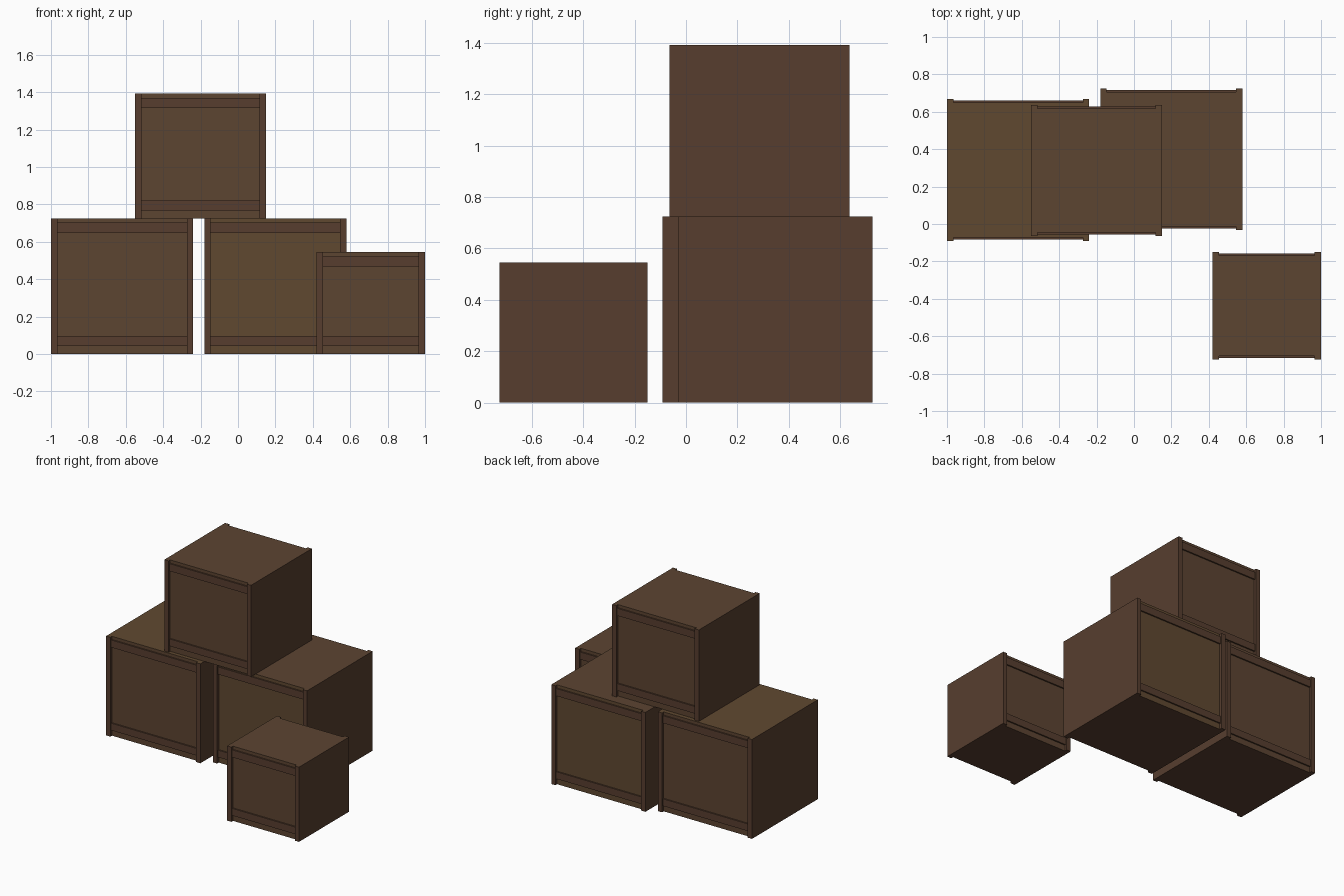
import bpy
import bmesh
from mathutils import Vector

if "Cube" in bpy.data.objects:
    bpy.data.objects.remove(bpy.data.objects["Cube"])


def material(name, rgb):
    m = bpy.data.materials.new(name)
    m.diffuse_color = (*rgb, 1)
    m.use_nodes = True
    m.node_tree.nodes["Principled BSDF"].inputs["Base Color"].default_value = m.diffuse_color
    return m


FRAME = material("frame_wood", (0.096, 0.048, 0.028))
BROWN = material("brown_panel", (0.107, 0.058, 0.031))
GOLDEN = material("golden_panel", (0.117, 0.066, 0.030))

POST = 0.034      # width of the corner posts
RECESS = 0.019    # depth of the end panels behind the posts
RAIL_BACK = 0.009  # rails sit slightly behind the posts


def finish(name, bm, mats):
    bmesh.ops.recalc_face_normals(bm, faces=bm.faces)
    me = bpy.data.meshes.new(name)
    bm.to_mesh(me)
    bm.free()
    for m in mats:
        me.materials.append(m)
    ob = bpy.data.objects.new(name, me)
    bpy.context.collection.objects.link(ob)
    return ob


def crate(name, x, y, z, front_mat, top_mat):
    (x0, x1), (y0, y1), (z0, z1) = x, y, z
    a, b = x0 + POST, x1 - POST
    c, d = y0 + RECESS, y1 - RECESS

    # body with four corner posts: notched plan extruded upward
    plan = [(x0, y0), (a, y0), (a, c), (b, c), (b, y0), (x1, y0),
            (x1, y1), (b, y1), (b, d), (a, d), (a, y1), (x0, y1)]
    bm = bmesh.new()
    base = bm.faces.new([bm.verts.new((px, py, z0)) for px, py in plan])
    ext = bmesh.ops.extrude_face_region(bm, geom=[base])
    top_verts = [v for v in ext["geom"] if isinstance(v, bmesh.types.BMVert)]
    bmesh.ops.translate(bm, verts=top_verts, vec=(0, 0, z1 - z0))
    bmesh.ops.recalc_face_normals(bm, faces=bm.faces)
    for f in bm.faces:
        mid_y = f.calc_center_median().y
        if f.normal.z > 0.9:
            f.material_index = 2
        elif abs(f.normal.y) > 0.9 and y0 + 0.005 < mid_y < y1 - 0.005:
            f.material_index = 1
    finish(name + "_body", bm, [FRAME, front_mat, top_mat])

    # horizontal rails on the front and back panels
    bm = bmesh.new()
    for ya, yb in ((y0 + RAIL_BACK, c), (d, y1 - RAIL_BACK)):
        for za, zb in ((z0 + 0.043, z0 + 0.095), (z1 - 0.077, z1 - 0.023)):
            verts = bmesh.ops.create_cube(bm, size=1)["verts"]
            size = Vector((b - a, yb - ya, zb - za))
            mid = Vector((a + b, ya + yb, za + zb)) / 2
            for v in verts:
                v.co = Vector(p * q for p, q in zip(v.co, size)) + mid
    finish(name + "_rails", bm, [FRAME])


# two large crates, one stacked on top, one small crate in front
crate("left_crate", (-1.0, -0.24), (-0.092, 0.668), (0, 0.725), BROWN, GOLDEN)
crate("right_crate", (-0.18, 0.58), (-0.032, 0.725), (0, 0.725), GOLDEN, BROWN)
crate("top_crate", (-0.55, 0.15), (-0.064, 0.637), (0.725, 1.392), BROWN, BROWN)
crate("small_crate", (0.42, 1.0), (-0.725, -0.15), (0, 0.545), BROWN, BROWN)
